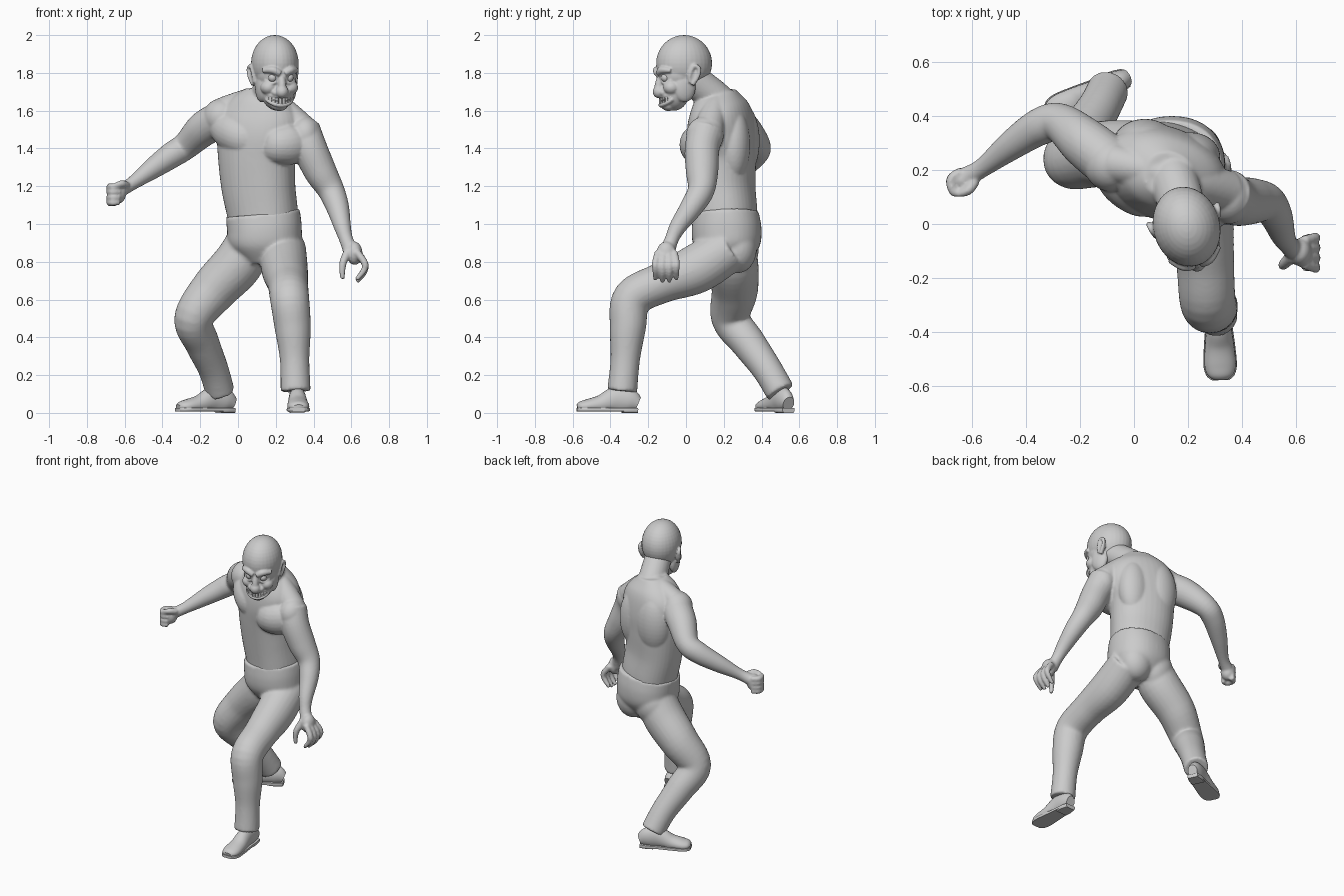
import bpy, bmesh, math
from mathutils import Vector, Matrix


def tube(bm, pts, ref=(0, -1, 0), n=24, steps=6, zlim=None, power=1.0):
    """Smooth loft through points (x, y, z, side radius[, depth radius])."""
    P = [tuple(p) if len(p) == 5 else tuple(p) + (p[3],) for p in pts]
    P = [P[0]] + P + [P[-1]]
    path = []
    for i in range(1, len(P) - 2):
        for s in range(steps):
            t = s / steps
            path.append([0.5 * (2 * b + (c - a) * t + (2 * a - 5 * b + 4 * c - d) * t * t
                                + (3 * b - a - 3 * c + d) * t ** 3)
                         for a, b, c, d in zip(P[i - 1], P[i], P[i + 1], P[i + 2])])
    path.append(list(P[-1]))
    rings = []
    for i, p in enumerate(path):
        a, b = path[max(i - 1, 0)], path[min(i + 1, len(path) - 1)]
        t = (Vector(b[:3]) - Vector(a[:3])).normalized()
        u = t.cross(Vector(ref)).normalized()
        v = t.cross(u)
        ring = []
        for k in range(n):
            w = 2 * math.pi * k / n
            c, s = math.cos(w), math.sin(w)
            c, s = math.copysign(abs(c) ** power, c), math.copysign(abs(s) ** power, s)
            co = Vector(p[:3]) + u * c * p[3] + v * s * p[4]
            if zlim:
                co.z = min(max(co.z, zlim[0]), zlim[1])
            ring.append(bm.verts.new(co))
        rings.append(ring)
    for r0, r1 in zip(rings, rings[1:]):
        for k in range(n):
            bm.faces.new((r0[k], r0[(k + 1) % n], r1[(k + 1) % n], r1[k]))
    bm.faces.new(rings[0][::-1])
    bm.faces.new(rings[-1])


def ball(bm, c, r):
    r = (r, r, r) if isinstance(r, (int, float)) else r
    bmesh.ops.create_uvsphere(bm, u_segments=32, v_segments=20, radius=1,
                              matrix=Matrix.Translation(c) @ Matrix.Diagonal((*r, 1)))


def finish(name, bm, voxel=0, smooth=0, matrix=None):
    bmesh.ops.recalc_face_normals(bm, faces=bm.faces)
    me = bpy.data.meshes.new(name)
    bm.to_mesh(me)
    bm.free()
    ob = bpy.data.objects.new(name, me)
    bpy.context.collection.objects.link(ob)
    if matrix:
        ob.matrix_world = matrix
    bpy.context.view_layer.objects.active = ob
    ob.select_set(True)
    bpy.ops.object.shade_smooth_by_angle(angle=math.radians(40))
    ob.select_set(False)
    if voxel:  # fuse overlapping volumes into one organic skin
        m = ob.modifiers.new("fuse", 'REMESH')
        m.mode, m.voxel_size, m.use_smooth_shade = 'VOXEL', voxel, True
        m = ob.modifiers.new("soften", 'SMOOTH')
        m.factor, m.iterations = 0.5, smooth
    return ob


# Upper body: torso, neck, trapezius
bm = bmesh.new()
tube(bm, [(.14, .21, .97, .18, .16), (.13, .21, 1.06, .187, .162), (.108, .2, 1.2, .197, .16),
          (.1, .195, 1.35, .207, .168), (.11, .188, 1.47, .228, .172), (.12, .185, 1.57, .225, .158),
          (.125, .18, 1.65, .17, .13), (.13, .18, 1.71, .09, .085)],
     ref=(-.33, -.94, 0), n=40, power=.9)
tube(bm, [(.14, .19, 1.62, .1), (.155, .14, 1.68, .09), (.19, .03, 1.77, .085)])
tube(bm, [(.15, .17, 1.67, .06), (.05, .2, 1.65, .065), (-.07, .225, 1.6, .075)])
tube(bm, [(.15, .17, 1.67, .06), (.24, .15, 1.6, .07), (.34, .12, 1.5, .08)])
# Broad flat chest and back muscles
tube(bm, [(.1, .09, 1.45, .06, .09), (.03, .11, 1.455, .085, .1), (-.04, .16, 1.49, .09, .1),
          (-.1, .22, 1.54, .07, .08)], ref=(0, 0, 1))
tube(bm, [(.16, .065, 1.435, .07, .095), (.22, .06, 1.42, .095, .105), (.29, .08, 1.43, .095, .11),
          (.35, .11, 1.47, .07, .08)], ref=(0, 0, 1))
ball(bm, (.04, .295, 1.44), (.12, .095, .2))
ball(bm, (.21, .25, 1.42), (.11, .09, .2))
# Shoulders and arms
ball(bm, (-.085, .22, 1.565), .1)
ball(bm, (.355, .1, 1.47), (.085, .1, .1))
tube(bm, [(-.08, .22, 1.56, .097), (-.18, .3, 1.505, .093), (-.275, .375, 1.415, .073),
          (-.35, .36, 1.365, .069), (-.45, .295, 1.295, .056), (-.56, .21, 1.215, .036),
          (-.62, .175, 1.18, .038)])
tube(bm, [(.34, .11, 1.5, .095), (.38, .085, 1.4, .092), (.435, .085, 1.28, .086),
          (.492, .08, 1.18, .071), (.527, .03, 1.09, .061), (.552, -.04, .99, .046),
          (.572, -.075, .92, .037), (.6, -.1, .85, .042)])
# Clenched right hand
ball(bm, (-.637, .163, 1.162), (.045, .045, .055))
for i in range(4):
    z = 1.113 + .028 * i
    tube(bm, [(-.64, .195, z, .018), (-.678, .165, z, .019), (-.665, .118, z, .018),
              (-.625, .125, z, .013)], ref=(0, 0, 1), n=12)
tube(bm, [(-.59, .16, 1.205, .02), (-.615, .125, 1.213, .019), (-.655, .11, 1.205, .012)],
     ref=(0, 0, 1), n=12)
# Hanging left hand with curled fingers
ball(bm, (.617, -.105, .845), (.042, .052, .062))
for i in range(4):
    y = -.162 + .037 * i
    d = .012 * abs(i - 1.5)
    tube(bm, [(.63, y * .75 - .025, .85, .02), (.67, y, .795, .019), (.668, y, .74 + d, .017),
              (.628, y, .688 + d, .012)], n=12)
tube(bm, [(.585, -.12, .86, .024), (.555, -.15, .79, .02), (.553, -.155, .708, .012)], n=12)
finish("upper_body", bm, .0075, 4)

# Trousers
bm = bmesh.new()
tube(bm, [(.14, .215, .79, .1, .115), (.14, .215, .88, .187, .174), (.14, .215, .97, .198, .185),
          (.131, .212, 1.06, .196, .172)], n=40, power=.91)
ball(bm, (.06, .285, .865), (.115, .1, .13))
ball(bm, (.215, .275, .87), (.11, .1, .13))
tube(bm, [(.06, .24, .91, .12), (.0, .25, .79, .133), (-.13, .258, .65, .123),
          (-.235, .237, .5, .103), (-.19, .33, .37, .092), (-.13, .43, .23, .08),
          (-.095, .5, .11, .078)])
tube(bm, [(.235, .225, .87, .125), (.247, .055, .762, .13, .123), (.263, -.13, .688, .108),
          (.273, -.285, .606, .104), (.29, -.308, .45, .096), (.3, -.322, .28, .078),
          (.305, -.338, .115, .08)], ref=(1, 0, 0))
finish("trousers", bm, .01, 5)

# Shoes: upper, thin sole and heel block along local -y
last = [(0, -.004, .048, .032, .038), (0, -.05, .065, .043, .065), (0, -.12, .07, .046, .069),
        (0, -.2, .046, .054, .049), (0, -.27, .036, .058, .037), (0, -.308, .033, .048, .028),
        (0, -.326, .03, .028, .014)]
for side, heel, yaw in (("left", (.31, -.25, 0), 2), ("right", (-.024, .545, 0), -64)):
    M = Matrix.Translation(heel) @ Matrix.Rotation(math.radians(yaw), 4, 'Z')
    bm = bmesh.new()
    tube(bm, last, ref=(0, 0, 1), zlim=(.022, .2))
    finish(side + "_shoe", bm, matrix=M)
    bm = bmesh.new()
    wide = [(x, y * 1.01, .017, r + .004, .03) for x, y, z, r, h in last]
    tube(bm, wide, ref=(0, 0, 1), zlim=(.008, .026))
    tube(bm, wide[:2] + [(0, -.09, .017, .046, .03)], ref=(0, 0, 1), zlim=(0, .022))
    finish(side + "_sole", bm, matrix=M)

# Head, built facing -y around the skull centre, then turned
H = Matrix.Translation((.195, -.01, 1.85)) @ Matrix.Rotation(math.radians(16), 4, 'Z')
bm = bmesh.new()
ball(bm, (0, 0, 0), (.124, .15, .15))
ball(bm, (0, -.025, -.06), (.108, .12, .1))
ball(bm, (0, -.055, -.15), (.088, .08, .1))
ball(bm, (0, -.085, -.222), (.045, .04, .03))
ball(bm, (0, -.138, -.15), .034)
tube(bm, [(0, -.125, -.06, .018), (0, -.138, -.1, .02), (0, -.14, -.14, .026)], n=12)
for s in (-1, 1):
    ball(bm, (s * .06, -.085, -.128), (.042, .045, .038))    # cheek
    ball(bm, (s * .032, -.122, -.155), (.02, .022, .018))    # nostril
    ball(bm, (s * .08, -.02, -.125), (.03, .06, .08))        # jaw hinge
    tube(bm, [(s * .012, -.143, -.055, .018), (s * .05, -.136, -.035, .02),
              (s * .095, -.1, -.038, .012)], ref=(0, 0, 1), n=12)   # brow
    tube(bm, [(s * .02, -.126, -.092, .008), (s * .05, -.12, -.106, .01),
              (s * .082, -.092, -.088, .008)], ref=(0, 0, 1), n=12)  # eye bag
    tube(bm, [(s * .112, .0, -.1, .011), (s * .118, -.002, -.06, .011), (s * .126, .018, -.015, .011),
              (s * .132, .044, -.028, .011), (s * .128, .038, -.07, .011),
              (s * .114, .012, -.112, .013)], ref=(1, 0, 0), n=12)    # ear rim
    ball(bm, (s * .115, .022, -.055), (.012, .028, .048))


def mouth(a, z, r):
    """Point on the grin arc at angle a (degrees)."""
    w = math.radians(a)
    return (r * math.sin(w), -.05 - r * math.cos(w), z + .022 * (a / 65) ** 2)


for z in (-.176, -.222):
    tube(bm, [(*mouth(a, z + (.012 if z < -.2 else -.008) * (a / 65) ** 2, .078), .011)
              for a in range(-65, 66, 13)], ref=(0, 0, 1), n=12, steps=2)
finish("head", bm, .0055, 3, H)

# Eyeballs
bm = bmesh.new()
for s in (-1, 1):
    ball(bm, (s * .045, -.115, -.075), .024)
finish("eyes", bm, matrix=H)

# Two rows of teeth
bm = bmesh.new()
for z in (-.191, -.207):
    for a in range(-54, 55, 12):
        bmesh.ops.create_cube(bm, size=1, matrix=Matrix.Translation(mouth(a, z, .079))
                              @ Matrix.Rotation(math.radians(a), 4, 'Z')
                              @ Matrix.Diagonal((.0145, .014, .0145, 1)))
finish("teeth", bm, matrix=H)
